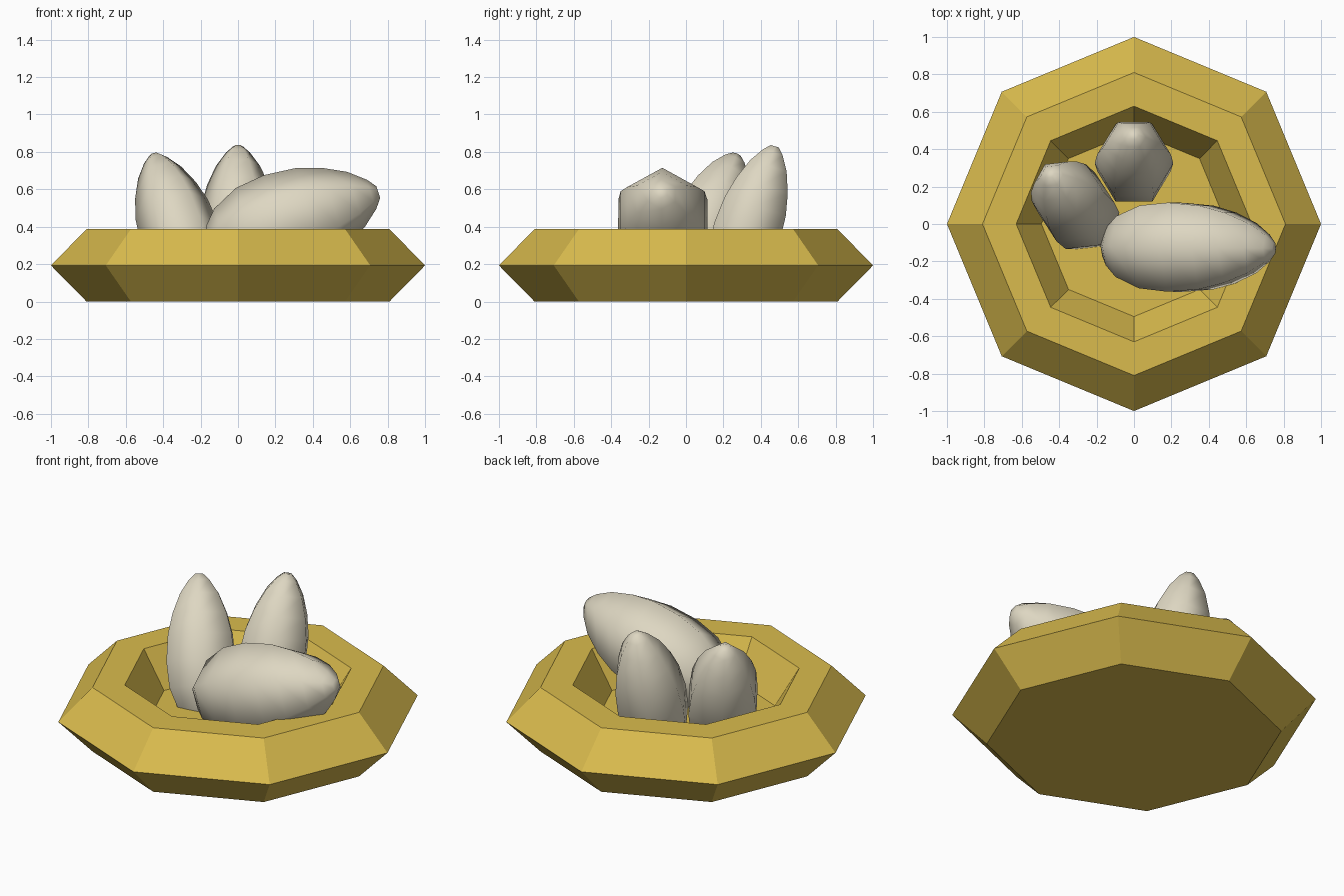
import bpy, bmesh, math
from mathutils import Vector

if "Cube" in bpy.data.objects:
    bpy.data.objects.remove(bpy.data.objects["Cube"])


def material(name, rgb):
    m = bpy.data.materials.new(name)
    m.diffuse_color = (*rgb, 1.0)
    m.use_nodes = True
    m.node_tree.nodes["Principled BSDF"].inputs["Base Color"].default_value = m.diffuse_color
    return m


def lathe(name, start, axis_end, ref, profile, sides, mat, smooth=False):
    """Skin polygon rings (distance along axis, radius) from start to axis_end."""
    start, end = Vector(start), Vector(axis_end)
    d = (end - start).normalized()
    ref = Vector(ref)
    u = (ref - d * ref.dot(d)).normalized()
    v = d.cross(u)
    bm = bmesh.new()
    rings = []
    for h, r in profile:
        ring = []
        for i in range(sides):
            a = 2 * math.pi * i / sides
            ring.append(bm.verts.new(start + d * h + (u * math.cos(a) + v * math.sin(a)) * r))
        rings.append(ring)
    for lo, hi in zip(rings, rings[1:]):
        for i in range(sides):
            j = (i + 1) % sides
            bm.faces.new((lo[i], lo[j], hi[j], hi[i]))
    bm.faces.new(rings[0][::-1])
    bm.faces.new(rings[-1])
    bmesh.ops.recalc_face_normals(bm, faces=bm.faces)
    for f in bm.faces:
        f.smooth = smooth
    me = bpy.data.meshes.new(name)
    bm.to_mesh(me)
    bm.free()
    me.materials.append(mat)
    ob = bpy.data.objects.new(name, me)
    bpy.context.collection.objects.link(ob)
    return ob


straw = material("straw gold", (0.70, 0.50, 0.075))
shell = material("egg cream", (0.73, 0.68, 0.54))

# Octagonal nest: bevelled outer wall, flat rim, sunken floor
lathe("nest", (0, 0, 0), (0, 0, 1), (1, 0, 0),
      [(0, 0.81), (0.193, 1.0), (0.387, 0.81), (0.387, 0.63), (0.17, 0.495)],
      8, straw)

# Egg outline: fraction of length, fraction of radius, blunt end first
EGG = [(0, 0.22), (0.03, 0.42), (0.1, 0.68), (0.25, 0.93), (0.42, 1.0), (0.6, 0.94),
       (0.74, 0.79), (0.87, 0.56), (0.96, 0.3), (1.0, 0.12)]


def egg(name, start, tip, ref, radius):
    length = (Vector(tip) - Vector(start)).length
    lathe(name, start, tip, ref, [(t * length, r * radius) for t, r in EGG], 6, shell, True)


# Two upright eggs leaning outward and one lying on the rim
egg("back_egg", (0, 0.215, 0.03), (0, 0.475, 0.83), (1, 0, 0), 0.21)
egg("left_egg", (-0.21, -0.04, 0.05), (-0.45, 0.27, 0.785), (1, 0, 0), 0.215)
egg("lying_egg", (-0.16, -0.12, 0.29), (0.75, -0.13, 0.585), (0, 0, 1), 0.275)
